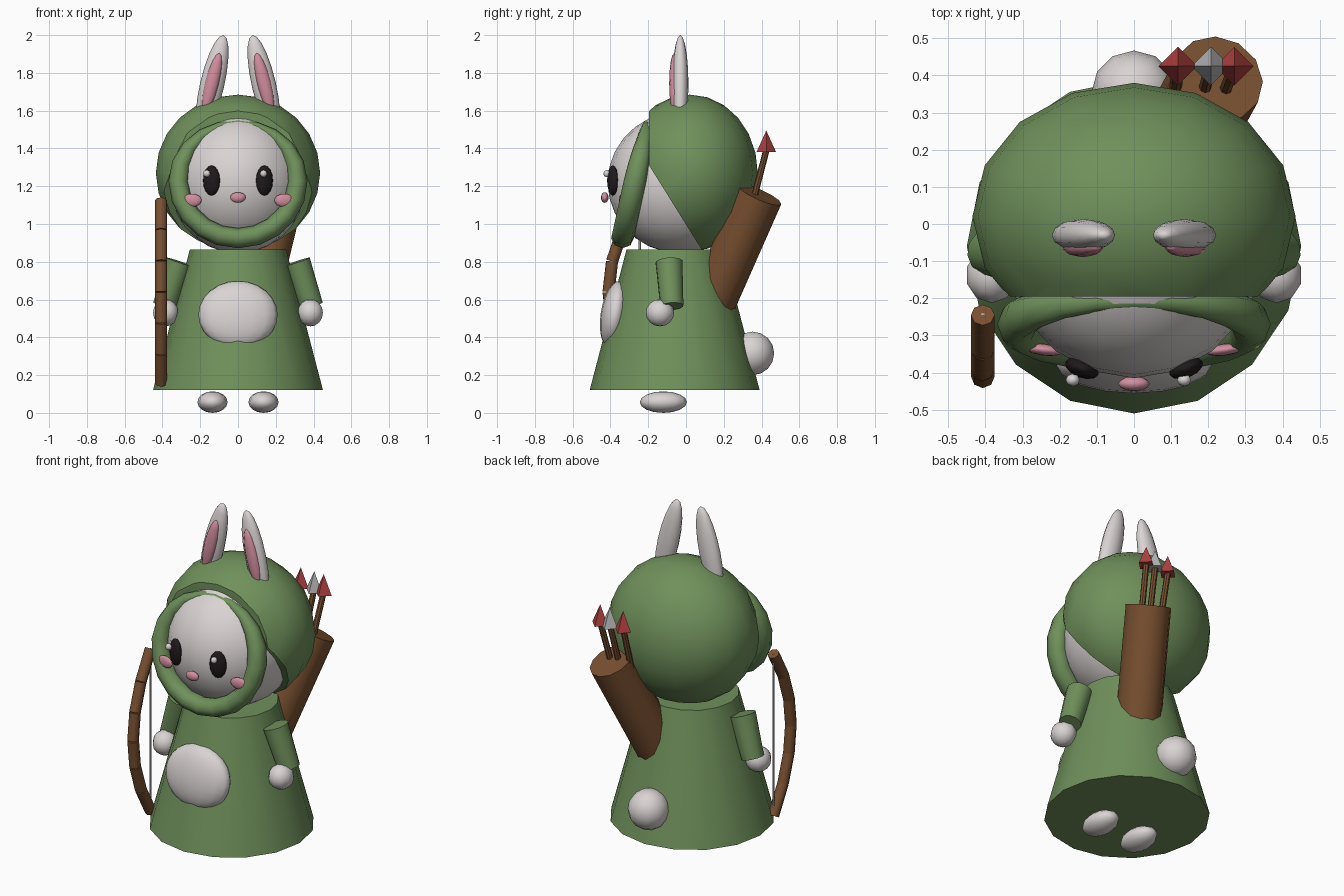
import bpy, bmesh, math
from mathutils import Vector, Matrix, Euler

if "Cube" in bpy.data.objects:
    bpy.data.objects.remove(bpy.data.objects["Cube"])


def material(name, r, g, b):
    m = bpy.data.materials.new(name)
    m.diffuse_color = (r, g, b, 1)
    m.use_nodes = True
    m.node_tree.nodes["Principled BSDF"].inputs["Base Color"].default_value = m.diffuse_color
    return m


GREEN = material("leaf_green", .16, .28, .105)
WHITE = material("soft_white", .70, .66, .65)
PINK = material("pink", .64, .27, .34)
BROWN = material("leather_brown", .19, .08, .03)
RED = material("arrow_red", .42, .05, .05)
BLACK = material("eye_black", .014, .010, .011)
GREY = material("grey", .45, .45, .46)


def finish(bm, name, mat, angle=40):
    bmesh.ops.recalc_face_normals(bm, faces=bm.faces[:])
    me = bpy.data.meshes.new(name)
    bm.to_mesh(me)
    bm.free()
    ob = bpy.data.objects.new(name, me)
    bpy.context.collection.objects.link(ob)
    me.materials.append(mat)
    bpy.ops.object.select_all(action='DESELECT')
    ob.select_set(True)
    bpy.context.view_layer.objects.active = ob
    if angle:
        bpy.ops.object.shade_smooth_by_angle(angle=math.radians(angle))
    return ob


def ball_mesh(loc, size, rot=(0, 0, 0), seg=16, rings=10):
    bm = bmesh.new()
    bmesh.ops.create_uvsphere(bm, u_segments=seg, v_segments=rings, radius=1)
    turn = Euler([math.radians(a) for a in rot]).to_matrix().to_4x4()
    bm.transform(Matrix.Translation(loc) @ turn @ Matrix.Diagonal((*size, 1)))
    return bm


def ball(name, mat, loc, size, rot=(0, 0, 0), seg=16, rings=10):
    return finish(ball_mesh(loc, size, rot, seg, rings), name, mat, 70)


def rod(name, mat, p0, p1, r0, r1=None, sides=12, angle=40):
    """Cylinder or cone between two points."""
    p0, p1 = Vector(p0), Vector(p1)
    d = p1 - p0
    bm = bmesh.new()
    bmesh.ops.create_cone(bm, cap_ends=True, segments=sides, radius1=r0,
                          radius2=r0 if r1 is None else r1, depth=d.length)
    turn = Vector((0, 0, 1)).rotation_difference(d).to_matrix().to_4x4()
    bm.transform(Matrix.Translation((p0 + p1) / 2) @ turn)
    return finish(bm, name, mat, angle)


# Robe, belly patch and tail
rod("robe", GREEN, (0, -.06, .12), (0, -.06, .865), .45, .255, 16)
ball("belly", WHITE, (0, -.377, .52), (.21, .075, .18), (-9, 0, 0), 16, 12)
ball("tail", WHITE, (0, .352, .315), (.115, .115, .115), seg=12, rings=8)

# Head
ball("head", WHITE, (0, -.03, 1.22), (.36, .385, .375), seg=20, rings=14)

# Hood shell, trimmed upright at the brow and slanted at the jaw
bm = ball_mesh((0, .02, 1.27), (.435, .36, .415), seg=16, rings=12)
for co, no in (((0, -.195, 1.4), (0, -1, 0)),
               ((0, -.195, 1.31), (0, -.85, -.53))):
    cut = bmesh.ops.bisect_plane(bm, geom=bm.verts[:] + bm.edges[:] + bm.faces[:],
                                 plane_co=co, plane_no=no, clear_outer=True)
    rim = [e for e in cut["geom_cut"] if isinstance(e, bmesh.types.BMEdge)]
    bmesh.ops.edgeloop_fill(bm, edges=rim)
finish(bm, "hood", GREEN, 40)

# Hood rim: tilted ring around the face, thinner at the brow
bm = bmesh.new()
N, M = 20, 8
loops = []
for i in range(N):
    t = 2 * math.pi * i / N
    s, c = math.sin(t), math.cos(t)
    top = max(c, 0) ** 2
    a, b = .053 - .033 * top, .06 - .035 * top
    y = -.27 + .066 * c
    loop = []
    for j in range(M):
        u = 2 * math.pi * j / M
        k = a * math.cos(u)
        loop.append(bm.verts.new(((.315 + k) * s, y + b * math.sin(u),
                                  1.228 + (.303 + k) * c)))
    loops.append(loop)
for i in range(N):
    p, q = loops[i], loops[(i + 1) % N]
    for j in range(M):
        n = (j + 1) % M
        bm.faces.new((p[j], p[n], q[n], q[j]))
finish(bm, "hood_rim", GREEN, 60)

# Paired parts
for s, side in ((-1, "left"), (1, "right")):
    ball("ear_" + side, WHITE, (s * .137, -.03, 1.737), (.064, .043, .27),
         (0, -13 * s, 0), 12, 10)
    ball("inner_ear_" + side, PINK, (s * .138, -.062, 1.745), (.038, .027, .165),
         (0, -14 * s, 0), 10, 8)
    ball("eye_" + side, BLACK, (s * .14, -.388, 1.23), (.048, .026, .08),
         (0, 0, 21 * s), 12, 8)
    ball("cheek_" + side, PINK, (s * .245, -.338, 1.125), (.053, .016, .035),
         (0, 0, 8 * s), 12, 8)
    rod("sleeve_" + side, GREEN, (s * .312, -.09, .80), (s * .39, -.075, .565),
        .072, .062, 12)
    ball("hand_" + side, WHITE, (s * .383, -.138, .53), (.07, .075, .072),
         seg=10, rings=8)
    ball("foot_" + side, WHITE, (s * .135, -.12, .057), (.08, .125, .057),
         seg=12, rings=8)

# Eye highlights and nose
for x in (-.165, .135):
    ball("eye_glint", WHITE, (x, -.42, 1.267), (.019, .017, .019), seg=8, rings=6)
ball("nose", PINK, (0, -.43, 1.14), (.042, .02, .028), seg=12, rings=8)

# Quiver and arrows
rod("quiver", BROWN, (.09, .145, .60), (.225, .39, 1.155), .125, sides=12)
for x0, x1, mat in ((.11, .118, RED), (.185, .207, GREY), (.24, .27, RED)):
    rod("arrow_shaft", BROWN, (x0, .345, 1.08), (x1, .425, 1.39), .017, sides=8)
    rod("arrow_head", mat, (x1, .425, 1.38), (x1, .425, 1.495), .052, 0, 4, 0)

# Bow: chain of short limbs along an arc, plus the string
def bow_point(k):
    h = -1 + 2 * k / 6
    return Vector((-.407, -.41 + .165 * h * h, .64 + .485 * h))


for k in range(6):
    rod("bow_limb", BROWN, bow_point(k), bow_point(k + 1), .032, sides=8, angle=50)
rod("bow_string", GREY, bow_point(0), bow_point(6), .006, sides=6)
